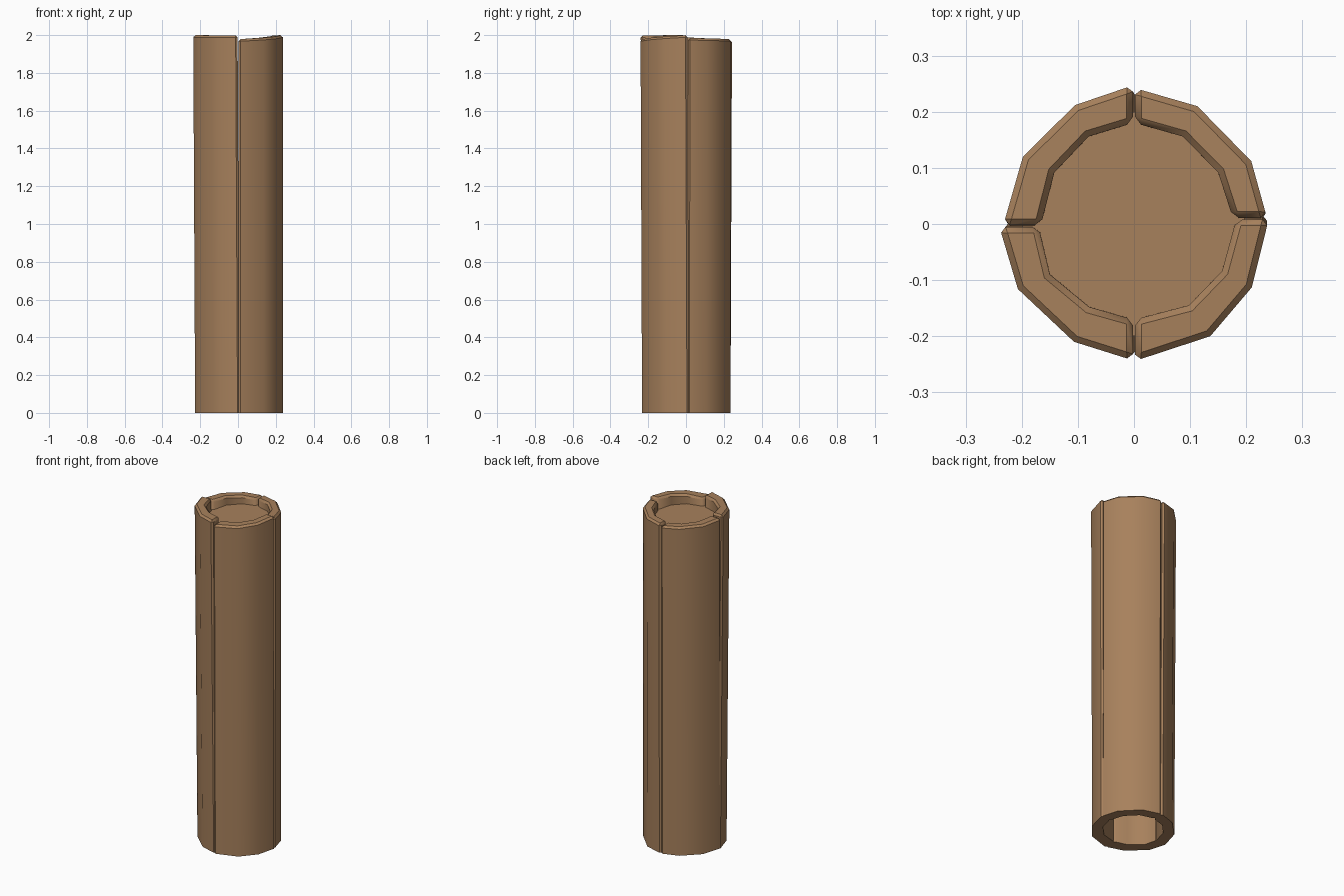
import bpy, bmesh, math

if "Cube" in bpy.data.objects:
    bpy.data.objects.remove(bpy.data.objects["Cube"])

wood = bpy.data.materials.new("warm brown wood")
wood.diffuse_color = (0.39, 0.22, 0.108, 1)
wood.use_nodes = True
wood.node_tree.nodes["Principled BSDF"].inputs["Base Color"].default_value = wood.diffuse_color


def finish(bm, name):
    bmesh.ops.recalc_face_normals(bm, faces=bm.faces)
    me = bpy.data.meshes.new(name)
    bm.to_mesh(me)
    bm.free()
    me.materials.append(wood)
    ob = bpy.data.objects.new(name, me)
    bpy.context.collection.objects.link(ob)
    return ob


def stave(name, outer, inner, z_start, z_end, shift):
    """Curved plank: faceted outline, sloping top, slight lean, chamfered edges."""
    bm = bmesh.new()
    n = len(outer)
    outline = outer + inner[::-1]
    slope = [z_start + (z_end - z_start) * i / (n - 1) for i in range(n)]
    tops = slope + slope[::-1]
    low = [bm.verts.new((x + shift[0], y + shift[1], 0)) for x, y in outline]
    high = [bm.verts.new((x, y, z)) for (x, y), z in zip(outline, tops)]
    bm.faces.new(low)
    top = bm.faces.new(high)
    m = len(outline)
    for i in range(m):
        j = (i + 1) % m
        bm.faces.new((low[i], low[j], high[j], high[i]))
    bmesh.ops.recalc_face_normals(bm, faces=bm.faces)
    # chamfer the top rim and the four long corner edges
    edges = list(top.edges)
    edges += [bm.edges.get((low[i], high[i])) for i in (0, n - 1, n, m - 1)]
    bmesh.ops.bevel(bm, geom=edges, offset=0.011, segments=1,
                    profile=0.5, affect='EDGES', clamp_overlap=True)
    ob = finish(bm, name)
    bpy.ops.object.select_all(action='DESELECT')
    ob.select_set(True)
    bpy.context.view_layer.objects.active = ob
    bpy.ops.object.shade_smooth_by_angle(angle=math.radians(38))


# four bark planks around the trunk
stave("plank_back_left",
      [(-0.002, 0.247), (-0.105, 0.212), (-0.198, 0.12), (-0.233, -0.002)],
      [(-0.002, 0.180), (-0.081, 0.156), (-0.142, 0.092), (-0.166, -0.002)],
      1.972, 1.988, (0.005, -0.008))
stave("plank_back_right",
      [(0.002, 0.242), (0.113, 0.21), (0.209, 0.112), (0.237, 0.011)],
      [(0.002, 0.180), (0.087, 0.156), (0.150, 0.092), (0.176, 0.011)],
      1.978, 1.985, (0.0, -0.004))
stave("plank_front_right",
      [(0.240, 0.008), (0.210, -0.113), (0.136, -0.2), (0.002, -0.244)],
      [(0.182, 0.008), (0.157, -0.084), (0.098, -0.145), (0.002, -0.170)],
      2.0, 1.978, (0.0, 0.008))
stave("plank_front_left",
      [(-0.240, -0.005), (-0.207, -0.116), (-0.107, -0.21), (-0.002, -0.243)],
      [(-0.170, -0.005), (-0.150, -0.09), (-0.08, -0.148), (-0.002, -0.170)],
      2.0, 1.998, (0.010, 0.012))

# sunken end disc just below the rim
bm = bmesh.new()
bmesh.ops.create_circle(bm, cap_ends=True, segments=12, radius=0.2)
for v in bm.verts:
    v.co.z = 1.93
finish(bm, "sunken_end_disc")
